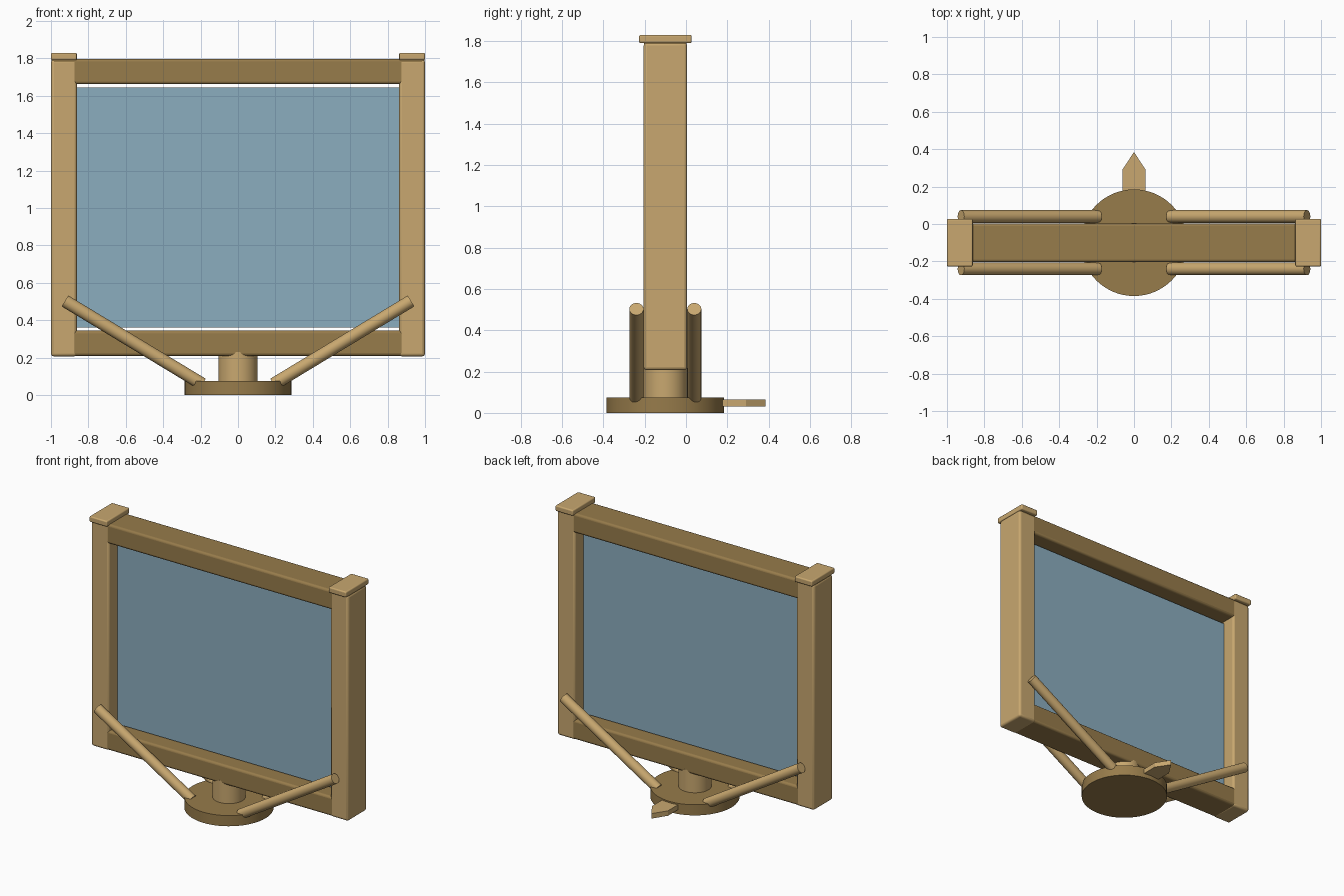
import bpy, math
from mathutils import Vector

if "Cube" in bpy.data.objects:
    bpy.data.objects.remove(bpy.data.objects["Cube"])

CY = -0.1  # centre line of frame and base


def material(name, color):
    m = bpy.data.materials.new(name)
    m.diffuse_color = (*color, 1)
    m.use_nodes = True
    m.node_tree.nodes["Principled BSDF"].inputs["Base Color"].default_value = m.diffuse_color
    return m


LIGHT = material("light_wood", (0.58, 0.39, 0.16))
DARK = material("dark_wood", (0.31, 0.20, 0.07))
BLUE = material("blue_panel", (0.26, 0.42, 0.52))


def finish(ob, name, mat):
    ob.name = name
    ob.data.materials.append(mat)
    return ob


def box(name, loc, size, mat, bevel=0.0):
    bpy.ops.mesh.primitive_cube_add(size=1, location=loc)
    ob = finish(bpy.context.object, name, mat)
    ob.scale = size
    bpy.ops.object.transform_apply(location=False, rotation=False, scale=True)
    if bevel:
        b = ob.modifiers.new("bevel", 'BEVEL')
        b.width, b.segments = bevel, 3
        bpy.ops.object.shade_smooth_by_angle(angle=math.radians(35))
    return ob


def rod(name, a, b, radius, mat, sides=48):
    a, b = Vector(a), Vector(b)
    d = b - a
    bpy.ops.mesh.primitive_cylinder_add(vertices=sides, radius=radius, depth=d.length, location=(a + b) / 2)
    ob = finish(bpy.context.object, name, mat)
    ob.rotation_euler = d.to_track_quat('Z', 'Y').to_euler()
    bpy.ops.object.shade_smooth_by_angle(angle=math.radians(35))
    return ob


# Turntable base and stem
rod("base_disc", (0, CY, 0), (0, CY, 0.075), 0.285, DARK, 64)
rod("stem", (0, CY, 0.07), (0, CY, 0.23), 0.105, LIGHT)

# Frame rails, a hair thinner than the posts so the corners stay clean
for name, z in (("top_rail", 1.73), ("bottom_rail", 0.277)):
    box(name, (0, CY, z), (1.996, 0.208, 0.136), DARK, 0.015)

# Posts, caps and diagonal braces on both sides
for side, s in (("left", -1), ("right", 1)):
    box(f"{side}_post", (s * 0.931, CY, 1.0), (0.138, 0.21, 1.586), LIGHT, 0.015)
    box(f"{side}_cap", (s * 0.931, CY, 1.81), (0.138, 0.254, 0.04), LIGHT, 0.008)
    for face, t in (("front", -1), ("back", 1)):
        y = CY + t * 0.14
        rod(f"{side}_{face}_brace", (s * 0.19, y, 0.058), (s * 0.925, y, 0.503), 0.034, LIGHT, 32)

# Thin panel in the opening
box("panel", (0, CY, 1.003), (1.732, 0.02, 1.285), BLUE)

# Pointer at the back of the base
outline = [(-0.062, 0.08), (0.062, 0.08), (0.062, 0.29), (0, 0.385), (-0.062, 0.29)]
n = len(outline)
verts = [(x, y, z) for z in (0.03, 0.065) for x, y in outline]
faces = [tuple(reversed(range(n))), tuple(range(n, 2 * n))]
faces += [(i, (i + 1) % n, n + (i + 1) % n, n + i) for i in range(n)]
mesh = bpy.data.meshes.new("pointer")
mesh.from_pydata(verts, [], faces)
pointer = finish(bpy.data.objects.new("pointer", mesh), "pointer", LIGHT)
bpy.context.collection.objects.link(pointer)
